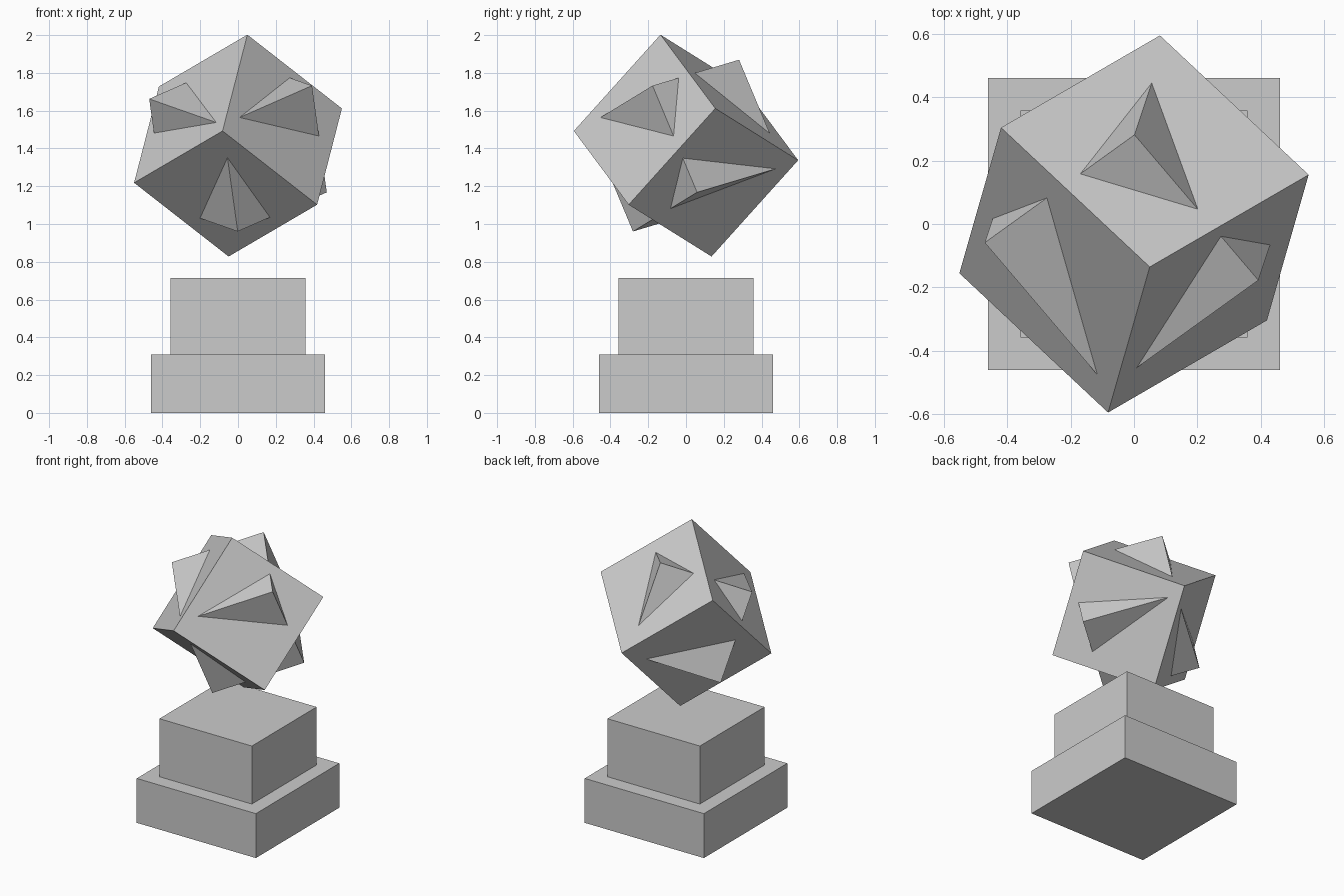
import bpy
from mathutils import Matrix, Vector

if "Cube" in bpy.data.objects:
    bpy.data.objects.remove(bpy.data.objects["Cube"])


def block(name, size, location, axes=None):
    """Box of given size; axes = two roughly perpendicular local directions."""
    bpy.ops.mesh.primitive_cube_add(size=1)
    ob = bpy.context.object
    ob.name = name
    matrix = Matrix.Identity(4)
    if axes:
        x = Vector(axes[0]).normalized()
        y = Vector(axes[1])
        y = (y - x * y.dot(x)).normalized()
        matrix = Matrix((x, y, x.cross(y))).transposed().to_4x4()
    ob.matrix_world = Matrix.Translation(location) @ matrix @ Matrix.Diagonal((*size, 1))
    return ob


# Two-step pedestal
block("pedestal_base", (0.92, 0.92, 0.31), (0, 0, 0.155))
block("pedestal_top", (0.714, 0.714, 0.405), (0, 0, 0.5125))

# Two interpenetrating cubes floating above, sharing one centre
centre = (0, 0, 1.415)
block("outer_cube", (0.698,) * 3, centre, ((0.50, 0.29, -0.39), (-0.47, 0.44, -0.275)))
block("inner_cube", (0.617,) * 3, centre, ((0.127, 0.382, -0.915), (0.635, -0.733, -0.244)))
